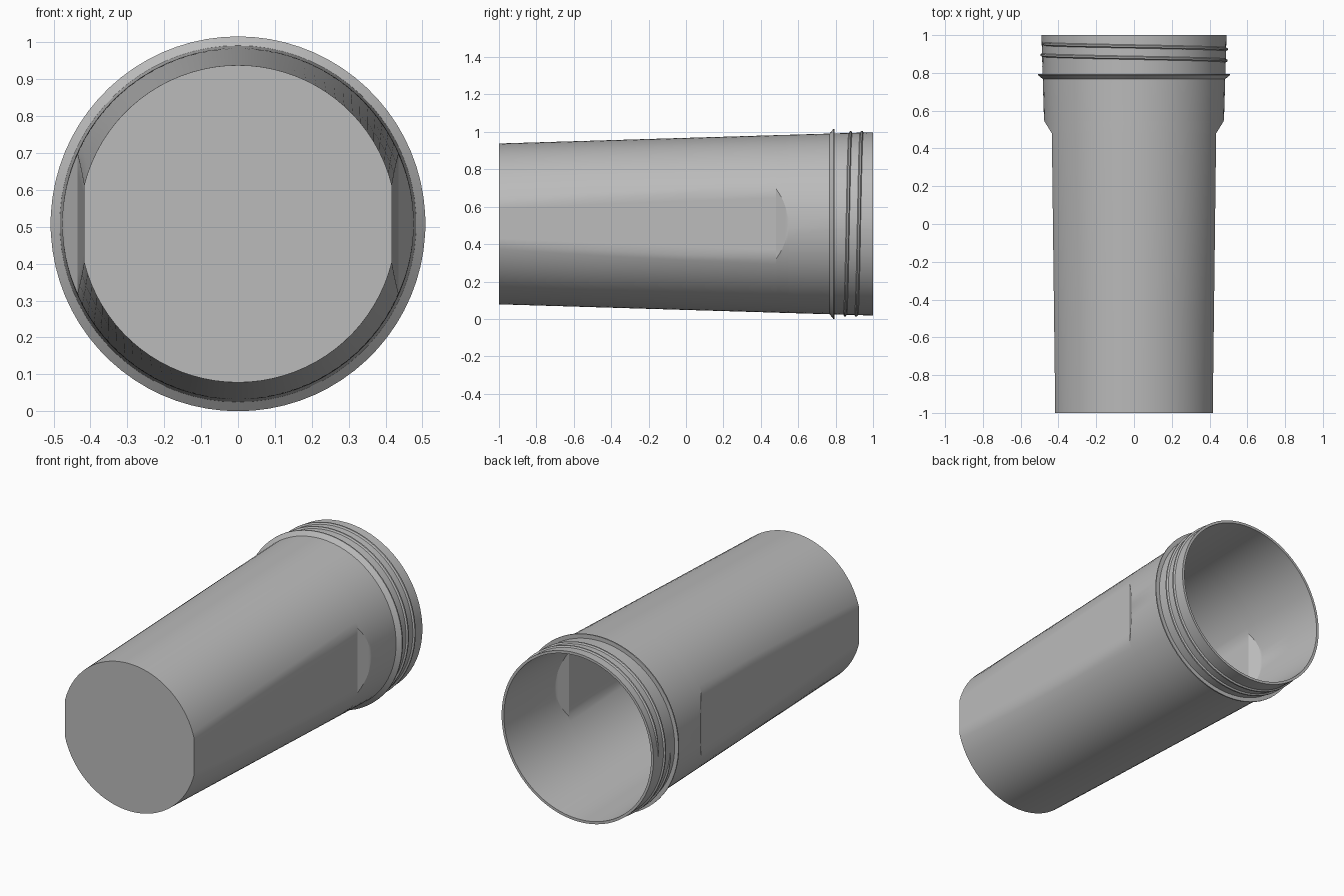
import bpy, bmesh, math

cube = bpy.data.objects.get("Cube")
if cube:
    bpy.data.objects.remove(cube, do_unlink=True)

AXIS_Z = 0.508      # height of the cup's axis
WALL = 0.015
ARC, FLAT = 36, 8   # segments per round half and per flat side

grey = bpy.data.materials.new("plain grey")
grey.use_nodes = True
grey.diffuse_color = (0.5, 0.5, 0.5, 1)
grey.node_tree.nodes["Principled BSDF"].inputs["Base Color"].default_value = (0.5, 0.5, 0.5, 1)


def cone_radius(y):
    return 0.46 + 0.03 * y


def flat_distance(y):
    """Distance of the side flats from the axis, with a ramp at their top."""
    if y <= 0.48:
        return 0.417 + 0.018 * (y + 1) / 1.48
    return 0.435 + 0.62 * (y - 0.48)


def ring(bm, y, r, flat=9.0):
    """One cross-section: a circle cut by a flat at each side."""
    a = max(0.06, math.acos(min(1, flat / r)))
    angles = [-a + 2 * a * i / FLAT for i in range(FLAT)]
    angles += [a + (math.pi - 2 * a) * i / ARC for i in range(ARC)]
    verts = []
    for t in angles + [t + math.pi for t in angles]:
        rad = min(r, flat / max(abs(math.cos(t)), 0.01))
        verts.append(bm.verts.new((rad * math.cos(t), y, AXIS_Z + rad * math.sin(t))))
    return verts


def bridge(bm, rings):
    for lo, hi in zip(rings, rings[1:]):
        n = len(lo)
        for i in range(n):
            j = (i + 1) % n
            bm.faces.new((lo[i], lo[j], hi[j], hi[i]))


def finish(bm, name):
    bmesh.ops.recalc_face_normals(bm, faces=bm.faces)
    mesh = bpy.data.meshes.new(name)
    bm.to_mesh(mesh)
    bm.free()
    ob = bpy.data.objects.new(name, mesh)
    bpy.context.collection.objects.link(ob)
    mesh.materials.append(grey)
    bpy.ops.object.select_all(action="DESELECT")
    ob.select_set(True)
    bpy.context.view_layer.objects.active = ob
    bpy.ops.object.shade_smooth_by_angle(angle=math.radians(30))
    return ob


# Cup body: outer wall, rim, inner wall and floor in one closed skin
stations = [-1, -0.5, 0, 0.48] + [0.48 + 0.07 * i / 8 for i in range(1, 9)] + [0.78, 1]
bm = bmesh.new()
outer = [ring(bm, y, cone_radius(y), flat_distance(y)) for y in stations]
stations[0] += WALL
inner = [ring(bm, y, cone_radius(y) - WALL, flat_distance(y) - WALL) for y in stations]
bridge(bm, outer + inner[::-1])
bm.faces.new(outer[0])
bm.faces.new(inner[0])
finish(bm, "cup_body")

# Collar below the threads
bm = bmesh.new()
profile = [(0.765, 0.48), (0.788, 0.508), (0.795, 0.508), (0.795, 0.48)]
rings = [ring(bm, y, r) for y, r in profile]
bridge(bm, rings + rings[:1])
finish(bm, "collar")

# Screw thread: two turns with tapered ends
bm = bmesh.new()
TURNS, STEPS, PITCH = 2, 160, 0.06
section = [(-0.011, -0.003), (-0.004, 0.009), (0.004, 0.009), (0.011, -0.003)]
loops = []
for i in range(STEPS + 1):
    turn = TURNS * i / STEPS
    t = math.pi - 2 * math.pi * turn
    y = 0.955 - PITCH * turn
    fade = min(1, 0.15 + min(i, STEPS - i) / 5)
    loop = []
    for dy, dr in section:
        r = cone_radius(y) + (dr * fade if dr > 0 else dr)
        loop.append(bm.verts.new((r * math.cos(t), y + dy * fade, AXIS_Z + r * math.sin(t))))
    loops.append(loop)
bridge(bm, loops)
bm.faces.new(loops[0])
bm.faces.new(loops[-1])
finish(bm, "screw_thread")
